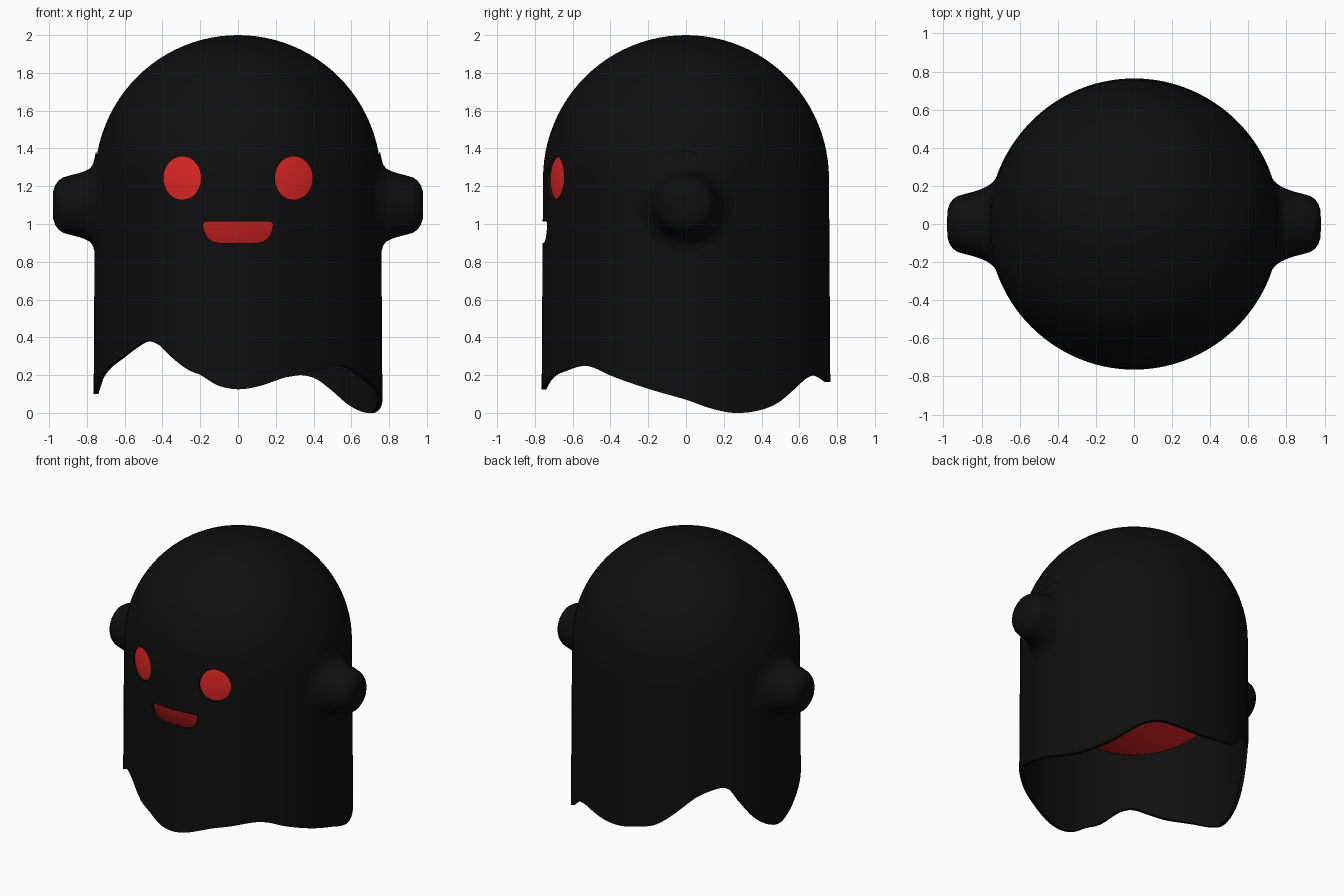
import bpy, bmesh, math
from math import sin, cos, pi, sqrt

if "Cube" in bpy.data.objects:
    bpy.data.objects.remove(bpy.data.objects["Cube"])

# Hem height around the sheet: (degrees from the front towards +x, z)
HEM = [(0, .125), (8, .14), (15, .17), (22, .2), (30, .22), (43, .25), (50, .24), (58, .2),
       (67, .16), (78, .115), (90, .07), (100, .025), (110, 0), (120, .012), (129, .05),
       (138, .12), (146, .18), (153, .2), (160, .19), (170, .168), (180, .165), (190, .19),
       (199, .22), (207, .29), (215, .38), (221, .44), (231, .485), (237, .47), (243, .36),
       (252, .215), (261, .13), (270, .1), (279, .14), (288, .2), (295, .24), (305, .29),
       (313, .34), (321, .38), (328, .35), (337, .25), (345, .2), (352, .145)]
R, DOME_Z = .757, 1.24


def material(name, rgb):
    m = bpy.data.materials.new(name)
    m.diffuse_color = (*rgb, 1)
    m.use_nodes = True
    m.node_tree.nodes["Principled BSDF"].inputs["Base Color"].default_value = m.diffuse_color
    return m


BLACK = material("black cloth", (.0045, .0045, .0045))
RED = material("red", (.72, .018, .018))


def make(name, bm, mat):
    bmesh.ops.recalc_face_normals(bm, faces=bm.faces)
    me = bpy.data.meshes.new(name)
    bm.to_mesh(me)
    bm.free()
    ob = bpy.data.objects.new(name, me)
    bpy.context.collection.objects.link(ob)
    me.materials.append(mat)
    return ob


def activate(ob):
    bpy.ops.object.select_all(action='DESELECT')
    ob.select_set(True)
    bpy.context.view_layer.objects.active = ob


def hem(deg):
    """Smooth hem height, easing with a cubic between the table points."""
    n = len(HEM)
    i = max(k for k in range(n) if HEM[k][0] <= deg)
    pts = [(HEM[k % n][0] + 360 * (k // n), HEM[k % n][1]) for k in range(i - 1, i + 3)]
    (a0, z0), (a1, z1), (a2, z2), (a3, z3) = pts
    h, t = a2 - a1, (deg - a1) / (a2 - a1)
    m1, m2 = (z2 - z0) / (a2 - a0) * h, (z3 - z1) / (a3 - a1) * h
    z = ((2*t**3 - 3*t**2 + 1) * z1 + (t**3 - 2*t**2 + t) * m1
         + (3*t**2 - 2*t**3) * z2 + (t**3 - t**2) * m2)
    return max(z, 0)


def bridge(bm, rings):
    for a, b in zip(rings, rings[1:]):
        for i in range(len(a)):
            j = (i + 1) % len(a)
            bm.faces.new((a[i], a[j], b[j], b[i]))


# Sheet: wavy open tube with a dome on top
N, WALL, DOME = 144, 22, 24
bm = bmesh.new()
rings = []
for k in range(WALL + DOME):
    ring = []
    for i in range(N):
        a = 2 * pi * i / N
        if k < WALL:
            h = hem(360 * i / N)
            z = h + (DOME_Z - h) * k / WALL
            r = R + .008 * (1 - z / DOME_Z)
        else:
            e = pi / 2 * (k - WALL) / DOME
            z, r = DOME_Z + .76 * sin(e), R * cos(e)
        ring.append(bm.verts.new((r * sin(a), -r * cos(a), z)))
    rings.append(ring)
bridge(bm, rings)
top = bm.verts.new((0, 0, 2))
for i in range(N):
    bm.faces.new((rings[-1][i], rings[-1][(i + 1) % N], top))
sheet = make("sheet_body", bm, BLACK)
solid = sheet.modifiers.new("thickness", 'SOLIDIFY')
solid.thickness, solid.offset = .025, -1


# Eye and mouth openings cut through the front of the sheet
def cutter(name, outline):
    bm = bmesh.new()
    front, back = [[bm.verts.new((x, y, z)) for x, z in outline] for y in (-1, -.45)]
    bridge(bm, [front, back])
    bm.faces.new(front)
    bm.faces.new(back[::-1])
    ob = make(name, bm, BLACK)
    ob.hide_render = True
    return ob


def ellipse(cx, cz, rx, rz, n=40):
    return [(cx + rx * cos(2*pi*i/n), cz + rz * sin(2*pi*i/n)) for i in range(n)]


half_mouth = [(0, .9), (.1, .9), (.13, .906), (.155, .922), (.172, .945), (.182, .975),
              (.185, .998), (.18, 1.008), (.165, 1.013), (0, 1.013)]
mouth = half_mouth + [(-x, z) for x, z in half_mouth[-2:0:-1]]
cutters = [cutter("eye_cutter", ellipse(s * .295, 1.243, .1, .115)) for s in (-1, 1)]
cutters.append(cutter("mouth_cutter", mouth))
activate(sheet)
bpy.ops.object.modifier_apply(modifier="thickness")
for c in cutters:
    m = sheet.modifiers.new("cut", 'BOOLEAN')
    m.operation, m.solver, m.object = 'DIFFERENCE', 'EXACT', c
    bpy.ops.object.modifier_apply(modifier=m.name)
for c in cutters:
    bpy.data.objects.remove(c)
activate(sheet)
bpy.ops.object.shade_smooth_by_angle(angle=math.radians(40))

# Red ball inside, seen through the openings and from below
bm = bmesh.new()
bmesh.ops.create_uvsphere(bm, u_segments=96, v_segments=48, radius=.745)
bmesh.ops.translate(bm, verts=bm.verts, vec=(0, 0, 1.22))
ball = make("inner_ball", bm, RED)
activate(ball)
bpy.ops.object.shade_smooth()

# Stubby arms: (ring radius, x, how far the ring follows the sheet's curve)
ARM = [(.04, .98, 0), (.075, .978, 0), (.105, .968, 0), (.13, .95, 0), (.147, .925, 0),
       (.157, .89, 0), (.167, .85, 0), (.18, .81, 0), (.195, .783, .3), (.215, .768, .7),
       (.245, .76, 1), (.285, .752, 1)]
for side, s in (("right", 1), ("left", -1)):
    bm = bmesh.new()
    rings = []
    for rad, x, w in ARM:
        ring = []
        for i in range(48):
            y, dz = rad * cos(2*pi*i/48), rad * sin(2*pi*i/48)
            px = x + w * (sqrt(R * R - y * y) - R)
            ring.append(bm.verts.new((s * px, y, 1.1 + dz)))
        rings.append(ring)
    bridge(bm, rings)
    bm.faces.new(rings[0])
    arm = make(side + "_arm", bm, BLACK)
    # keep the open arm's faces pointing outwards
    if arm.data.polygons[len(arm.data.polygons) - 1].normal.x * s < 0:
        arm.data.flip_normals()
    activate(arm)
    bpy.ops.object.shade_smooth()
